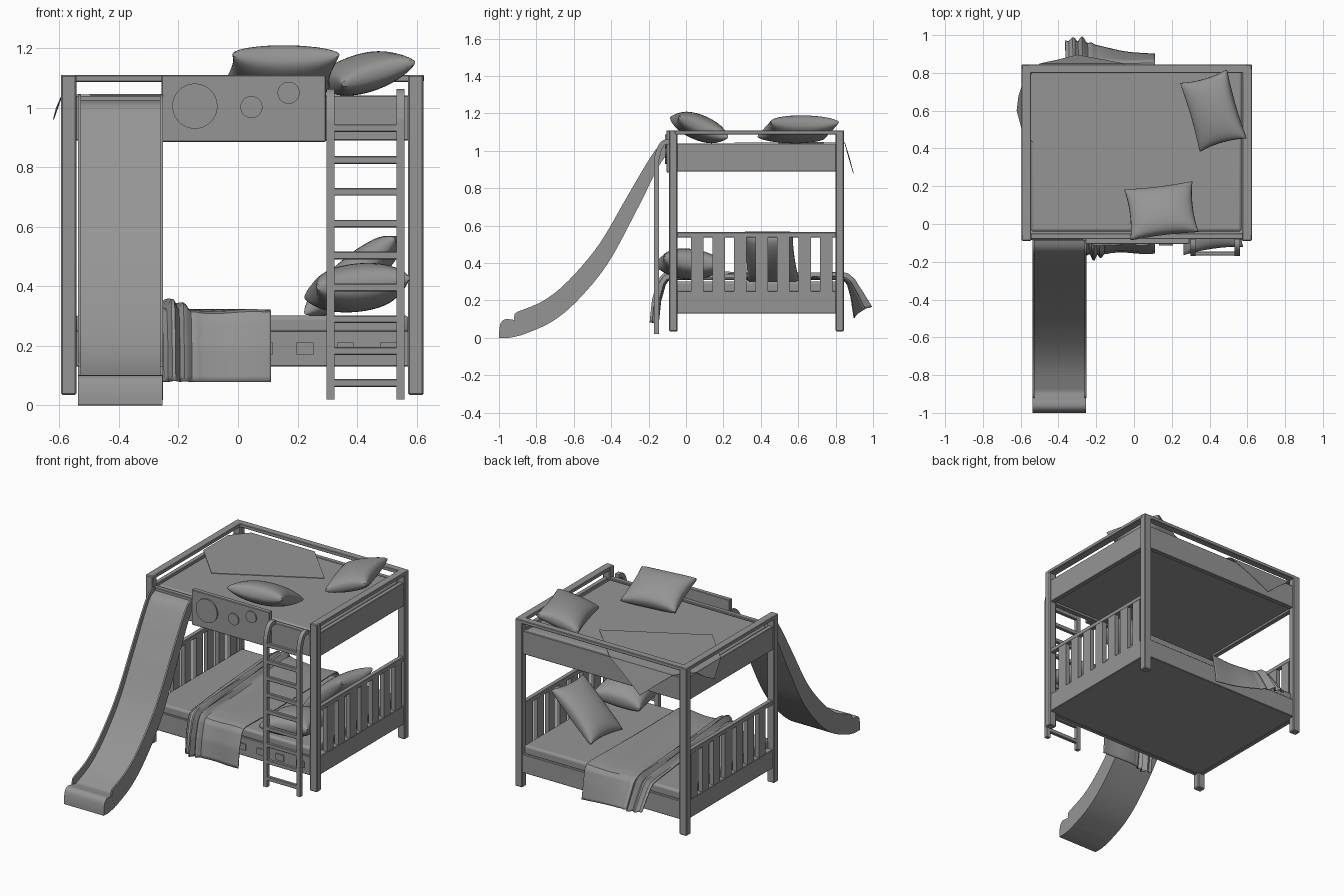
import bpy, bmesh, math
from mathutils import Vector

if "Cube" in bpy.data.objects:
    bpy.data.objects.remove(bpy.data.objects["Cube"])

GREY = bpy.data.materials.new("dark_grey")
GREY.diffuse_color = (0.3, 0.3, 0.3, 1)
GREY.use_nodes = True
GREY.node_tree.nodes["Principled BSDF"].inputs["Base Color"].default_value = GREY.diffuse_color


def make(name, verts, faces, weld=0.0):
    me = bpy.data.meshes.new(name)
    me.from_pydata(verts, [], faces)
    bm = bmesh.new()
    bm.from_mesh(me)
    if weld:
        bmesh.ops.remove_doubles(bm, verts=bm.verts, dist=weld)
    bmesh.ops.recalc_face_normals(bm, faces=bm.faces)
    bm.to_mesh(me)
    bm.free()
    ob = bpy.data.objects.new(name, me)
    bpy.context.collection.objects.link(ob)
    return ob


def box(name, x0, x1, y0, y1, z0, z1, bevel=0.003):
    v = [(x, y, z) for x in (x0, x1) for y in (y0, y1) for z in (z0, z1)]
    f = [(0, 1, 3, 2), (4, 6, 7, 5), (0, 4, 5, 1), (2, 3, 7, 6), (0, 2, 6, 4), (1, 5, 7, 3)]
    ob = make(name, v, f)
    if bevel:
        m = ob.modifiers.new("bevel", 'BEVEL')
        m.width, m.segments = bevel, 1 if bevel < 0.01 else 3
    return ob


def spline(pts, n=6):
    out = []
    p = [Vector(q) for q in pts]
    for i in range(len(p) - 1):
        a, b, c, d = p[max(i - 1, 0)], p[i], p[i + 1], p[min(i + 2, len(p) - 1)]
        for k in range(n):
            t = k / n
            out.append(0.5 * (2 * b + (c - a) * t + (2 * a - 5 * b + 4 * c - d) * t * t
                              + (3 * b - a - 3 * c + d) * t ** 3))
    return out + [p[-1]]


def strip(name, top, bot, x0, x1):
    # closed band between two (y, z) edge curves, extruded along x
    v, f = [], []
    for t, b in zip(top, bot):
        v += [(x0, *t), (x1, *t), (x1, *b), (x0, *b)]
    for i in range(len(top) - 1):
        for k in range(4):
            a, b = 4 * i + k, 4 * i + (k + 1) % 4
            f.append((a, b, b + 4, a + 4))
    e = 4 * (len(top) - 1)
    f += [(0, 1, 2, 3), (e, e + 1, e + 2, e + 3)]
    return make(name, v, f)


def pillow(name, loc, w, d, h, rot, n=20):
    v, f = [], []
    for s in (1, -1):
        base = len(v)
        for i in range(n + 1):
            for j in range(n + 1):
                a, b = math.sin(math.pi * (i / n - 0.5)), math.sin(math.pi * (j / n - 0.5))
                x = w * a * (1 - 0.08 * (1 - b * b))
                y = d * b * (1 - 0.08 * (1 - a * a))
                v.append((x, y, s * h * (max(0, 1 - a * a) * max(0, 1 - b * b)) ** 0.36))
        for i in range(n):
            for j in range(n):
                q = base + i * (n + 1) + j
                f.append((q, q + 1, q + n + 2, q + n + 1))
    ob = make(name, v, f, 0.0003)
    ob.location = loc
    ob.rotation_euler = [math.radians(r) for r in rot]


# Corner posts
for sx, x in (("left", -0.595), ("right", 0.572)):
    for sy, y in (("front", -0.09), ("back", 0.8)):
        box(f"{sy}_{sx}_post", x, x + 0.052, y, y + 0.045, 0.035, 1.11, 0.005)

# Upper bunk: frame, deck, mattress, guard rails
for nm, x in (("left", -0.585), ("right", 0.585)):
    box(f"upper_{nm}_panel", x, x + 0.03, -0.06, 0.81, 0.89, 1.04)
    box(f"{nm}_guard_rail", x - 0.01, x + 0.04, -0.06, 0.82, 1.087, 1.11)
for nm, y in (("front", -0.08), ("back", 0.805)):
    box(f"upper_{nm}_panel", -0.56, 0.59, y, y + 0.03, 0.89, 1.04)
box("back_guard_rail", -0.56, 0.59, 0.8, 0.845, 1.087, 1.11)
box("upper_deck", -0.57, 0.6, -0.06, 0.82, 0.905, 0.95, 0)
box("upper_mattress", -0.545, 0.57, -0.04, 0.81, 0.95, 1.04, 0.015)

# Front guard board with round ornaments
box("front_board", -0.257, 0.295, -0.105, -0.075, 0.885, 1.11)
for i, (x, z, r) in enumerate(((-0.145, 1.005, 0.076), (0.045, 1.002, 0.037), (0.17, 1.05, 0.037))):
    bpy.ops.mesh.primitive_cylinder_add(vertices=40, radius=r, depth=0.016,
                                        location=(x, -0.105, z), rotation=(math.pi / 2, 0, 0))
    bpy.context.object.name = f"round_ornament_{i}"

# Lower bunk: frame, mattress, drawer handles
for nm, y in (("front", -0.085), ("back", 0.81)):
    box(f"lower_{nm}_rail", -0.56, 0.59, y, y + 0.03, 0.13, 0.25)
box("lower_base", -0.57, 0.6, -0.06, 0.82, 0.132, 0.25, 0)
box("lower_mattress", -0.55, 0.575, -0.075, 0.825, 0.24, 0.302, 0.015)
for x in (-0.045, 0.09, 0.225, 0.36, 0.505):
    box("drawer_handle", x - 0.028, x + 0.028, -0.092, -0.08, 0.17, 0.21, 0)

# Slatted end boards
for nm, x in (("left", -0.585), ("right", 0.585)):
    box(f"{nm}_end_lower_panel", x, x + 0.03, -0.06, 0.81, 0.13, 0.25)
    box(f"{nm}_end_top_rail", x, x + 0.03, -0.06, 0.81, 0.537, 0.565)
    for i in range(7):
        y = 0.027 + 0.115 * i
        box(f"{nm}_end_slat", x + 0.001, x + 0.029, y, y + 0.067, 0.24, 0.545, 0)

# Ladder with hooked side rails
outer = spline([(-0.17, 0.02), (-0.17, 0.46), (-0.17, 0.9), (-0.165, 0.98), (-0.145, 1.035), (-0.115, 1.06), (-0.08, 1.06)])
inner = spline([(-0.145, 0.02), (-0.145, 0.46), (-0.145, 0.9), (-0.14, 0.965), (-0.128, 1.01), (-0.11, 1.033), (-0.08, 1.035)])
for x in (0.298, 0.533):
    strip("ladder_side", outer, inner, x, x + 0.027)
for i in range(9):
    z = 0.075 + 0.107 * i
    box("ladder_rung", 0.31, 0.55, -0.168, -0.146, z - 0.013, z + 0.013)

# Slide: floor with rounded lip, and two side walls
top = spline([(-0.085, 1.045), (-0.14, 1.03), (-0.2, 0.95), (-0.315, 0.755), (-0.465, 0.5),
              (-0.625, 0.31), (-0.76, 0.2), (-0.9, 0.14)])
bot = spline([(-0.085, 0.99), (-0.125, 0.95), (-0.17, 0.87), (-0.27, 0.67), (-0.42, 0.395),
              (-0.58, 0.2), (-0.72, 0.085), (-0.87, 0.018)])
floor = [b.lerp(t, 0.62) for t, b in zip(top, bot)]
lip_top = spline([floor[-1], (-0.925, 0.097), (-0.965, 0.1), (-0.99, 0.08), (-1.0, 0.03)], 4)[1:]
lip_bot = spline([bot[-1], (-0.91, 0.007), (-0.95, 0.0), (-0.98, 0.0), (-1.0, 0.0)], 4)[1:]
strip("slide_floor", floor + lip_top, bot + lip_bot, -0.537, -0.253)
wall_end = [Vector((-0.915, 0.13)), Vector((-0.92, 0.105))]
for x in (-0.538, -0.262):
    strip("slide_wall", top + wall_end, bot + [Vector((-0.89, 0.03)), Vector((-0.91, 0.06))], x, x + 0.01)

# Pillows
pillow("upper_front_pillow", (0.145, 0.07, 1.125), 0.182, 0.145, 0.068, (-22, 0, 7))
pillow("upper_side_pillow", (0.42, 0.6, 1.115), 0.135, 0.19, 0.065, (0, -17, 16))
pillow("lower_leaning_pillow", (0.39, 0.45, 0.435), 0.2, 0.14, 0.065, (0, -40, -6))
pillow("lower_front_pillow", (0.4, 0.015, 0.395), 0.16, 0.16, 0.08, (-6, -6, 8))

# Lower blanket: draped across the bed, pleated on its left, ends flaring outwards
key = [(-0.152, 0.072), (-0.14, 0.19), (-0.115, 0.28), (-0.1, 0.303), (-0.07, 0.31), (0.8, 0.31),
       (0.85, 0.303), (0.865, 0.28), (0.88, 0.2), (0.895, 0.1)]
path = []
for a, b in zip(key, key[1:]):
    path += [Vector(a).lerp(Vector(b), k / 6) for k in range(6)]
path.append(Vector(key[-1]))
nu, verts, faces = 48, [], []
for j, p in enumerate(path):
    t = (path[min(j + 1, len(path) - 1)] - path[max(j - 1, 0)]).normalized()
    s = (p.x + 0.15) / 1.05
    left = -0.265 - 0.1 * s
    for i in range(nu + 1):
        u = i / nu
        bunch = math.exp(-((u - 0.16) / 0.11) ** 2)
        d = bunch * (0.022 + 0.018 * math.sin(u * 58 + 3 * s)) + 0.004 * math.sin(9 * u + 5 * s)
        drop = max(0.0, (0.303 - p.y) / 0.2) if p.x > 0.8 else 0.0
        flare = 0.075 * drop * (1 - u) ** 1.2
        verts.append((left + (0.11 - left) * u, p.x - t.y * d + flare, p.y + t.x * d + 0.006 + 0.9 * flare))
for j in range(len(path) - 1):
    for i in range(nu):
        q = j * (nu + 1) + i
        faces.append((q, q + 1, q + nu + 2, q + nu + 1))
blanket = make("lower_blanket", verts, faces)

# Upper sheet: flat over the back left corner, tips hanging outside the frame
sheet = make("upper_sheet", [(-0.59, 0.49, 1.045), (-0.37, 0.26, 1.045), (0.21, 0.58, 1.045),
                             (-0.05, 0.848, 1.045), (-0.5, 0.848, 1.045), (-0.59, 0.74, 1.045)],
             [(0, 1, 2, 3, 4, 5)])
tips = make("hanging_sheet_tips",
            [(-0.05, 0.848, 1.045), (-0.18, 0.873, 0.965), (-0.3, 0.895, 0.88), (-0.4, 0.87, 0.965),
             (-0.5, 0.848, 1.045), (-0.59, 0.49, 1.045), (-0.62, 0.6, 0.96), (-0.61, 0.68, 1.0),
             (-0.59, 0.74, 1.045)],
            [(0, 1, 3, 4), (1, 2, 3), (5, 6, 7, 8)])
for ob, th in ((blanket, 0.006), (sheet, 0.003), (tips, 0.003)):
    m = ob.modifiers.new("thickness", 'SOLIDIFY')
    m.thickness, m.offset = th, 0

# Dark grey everywhere; smooth only the curved parts
bpy.ops.object.select_all(action='DESELECT')
for ob in bpy.context.scene.objects:
    ob.data.materials.append(GREY)
    if any(k in ob.name for k in ("pillow", "slide", "ladder_side", "blanket", "ornament", "mattress")):
        ob.select_set(True)
bpy.context.view_layer.objects.active = blanket
bpy.ops.object.shade_smooth_by_angle(angle=math.radians(35))
